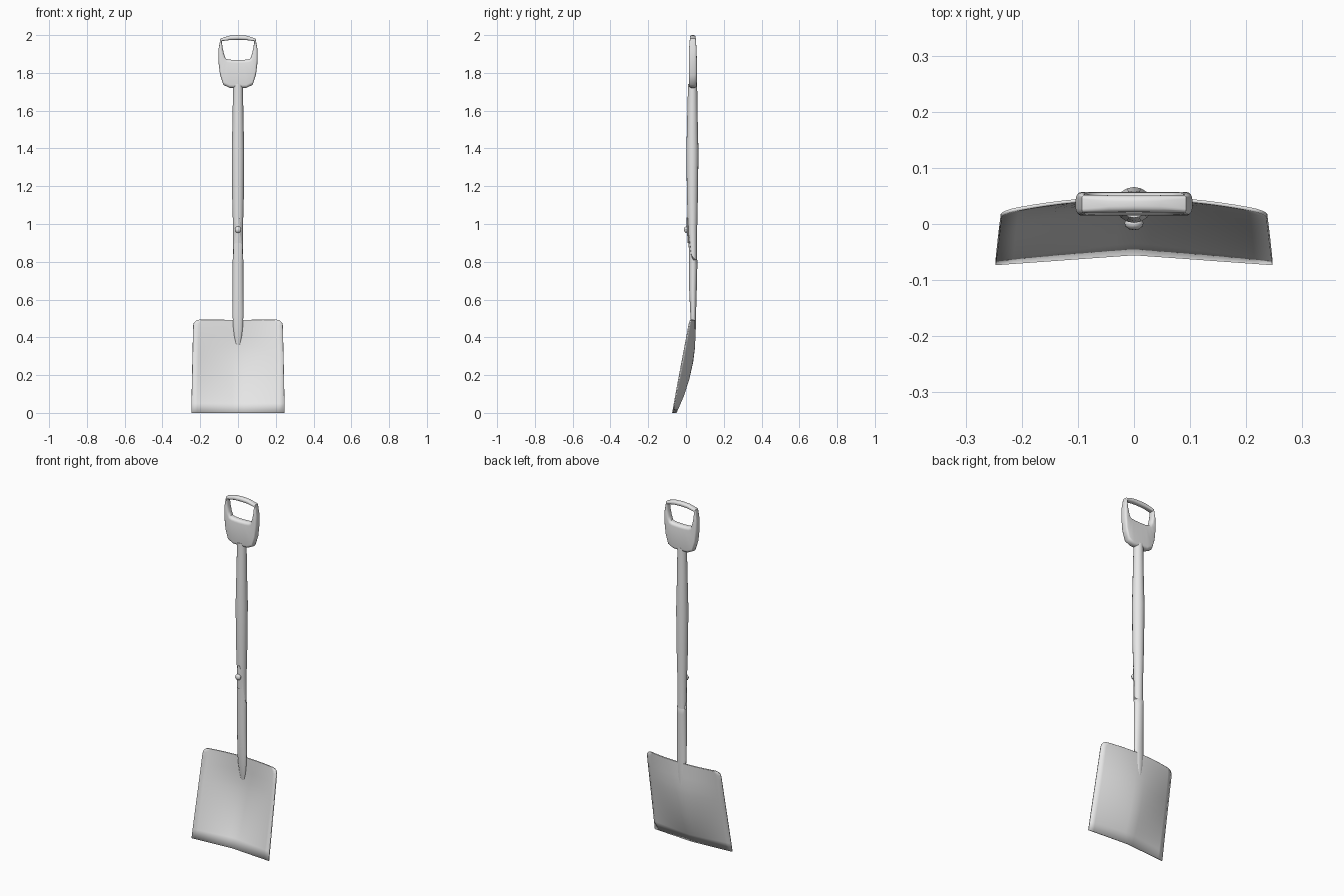
import bpy, bmesh, math

if "Cube" in bpy.data.objects:
    bpy.data.objects.remove(bpy.data.objects["Cube"])

GREY = bpy.data.materials.new("light_grey")
GREY.use_nodes = True
GREY.diffuse_color = (0.8, 0.8, 0.8, 1)
GREY.node_tree.nodes["Principled BSDF"].inputs["Base Color"].default_value = (0.8, 0.8, 0.8, 1)


def finish(name, bm, angle=40):
    bmesh.ops.recalc_face_normals(bm, faces=bm.faces)
    mesh = bpy.data.meshes.new(name)
    bm.to_mesh(mesh)
    bm.free()
    mesh.materials.append(GREY)
    obj = bpy.data.objects.new(name, mesh)
    bpy.context.collection.objects.link(obj)
    bpy.ops.object.select_all(action='DESELECT')
    obj.select_set(True)
    bpy.context.view_layer.objects.active = obj
    bpy.ops.object.shade_smooth_by_angle(angle=math.radians(angle))
    return obj


def skin(bm, rows, wrap_rows=False, wrap_cols=False):
    """Join rows of vertices with quads."""
    n, m = len(rows), len(rows[0])
    for i in range(n if wrap_rows else n - 1):
        for j in range(m if wrap_cols else m - 1):
            a, b = rows[i], rows[(i + 1) % n]
            k = (j + 1) % m
            bm.faces.new((a[j], a[k], b[k], b[j]))


def loft(name, sections, sides=16, top_rule=None):
    """Upright tube through (z, centre y, half width, half depth) sections."""
    bm = bmesh.new()
    rows = []
    for z, cy, rx, ry in sections:
        ring = []
        for k in range(sides):
            a = 2 * math.pi * k / sides
            ring.append(bm.verts.new((rx * math.cos(a), cy + ry * math.sin(a), z)))
        rows.append(ring)
    skin(bm, rows, wrap_cols=True)
    bm.faces.new(rows[0])
    bm.faces.new(rows[-1])
    if top_rule:
        for k, v in enumerate(rows[-1]):
            v.co.z = top_rule(math.sin(2 * math.pi * k / sides))
    return finish(name, bm)


def lerp_table(table, z):
    for (z0, y0), (z1, y1) in zip(table, table[1:]):
        if z <= z1:
            return y0 + (y1 - y0) * (z - z0) / (z1 - z0)
    return table[-1][1]


# Blade: dished sheet with straight sides and rounded upper corners
TOP, CORNER = 0.493, 0.03
spine = [(0, -0.053), (0.09, -0.014), (0.18, 0.015), (0.27, 0.035), (0.35, 0.045), (TOP, 0.046)]
heights = [0, 0.05, 0.09, 0.135, 0.18, 0.225, 0.27, 0.31, 0.35, 0.41]
heights += [TOP - CORNER + CORNER * math.sin(math.radians(a)) for a in (0, 25, 45, 65, 90)]
bm = bmesh.new()
rows = []
for z in heights:
    t = z / TOP
    half = 0.247 - 0.011 * t
    over = max(0, z - (TOP - CORNER))
    half += math.sqrt(max(0, CORNER ** 2 - over ** 2)) - CORNER
    yc, ye = lerp_table(spine, z), -0.07 + 0.09 * t
    row = []
    for j in range(-8, 9):
        x = half * j / 8
        y = yc + (ye - yc) * (abs(x) / 0.24) ** (1 + t)
        row.append(bm.verts.new((x, y, z)))
    rows.append(row)
skin(bm, rows)
blade = finish("blade", bm)
solid = blade.modifiers.new("thickness", 'SOLIDIFY')
solid.thickness = 0.006
solid.offset = 0

# Shaft: swelling grip section, thinner toward the socket
loft("shaft", [
    (0.56, 0.037, 0.023, 0.016), (0.80, 0.038, 0.025, 0.019), (0.97, 0.035, 0.026, 0.024),
    (1.15, 0.034, 0.031, 0.029), (1.38, 0.034, 0.033, 0.032), (1.55, 0.034, 0.029, 0.028),
    (1.74, 0.035, 0.026, 0.024)])

# Socket: flattened onto the blade, with its mouth rising to a strap in front
loft("socket", [
    (0.36, 0.044, 0.010, 0.004), (0.40, 0.042, 0.019, 0.008), (0.45, 0.040, 0.025, 0.012),
    (0.52, 0.038, 0.029, 0.015), (0.65, 0.037, 0.028, 0.020), (0.78, 0.038, 0.028, 0.022),
    (0.81, 0.037, 0.028, 0.024)],
    top_rule=lambda s: 0.81 + 0.17 * max(0, -s) ** 2)

# Strap end and rivet on the front
loft("strap_tip", [
    (0.90, 0.013, 0.014, 0.004), (0.97, 0.010, 0.015, 0.006),
    (1.01, 0.007, 0.012, 0.005), (1.035, 0.006, 0.005, 0.003)], sides=10)
bm = bmesh.new()
bmesh.ops.create_uvsphere(bm, u_segments=12, v_segments=8, radius=1)
for v in bm.verts:
    v.co = (v.co.x * 0.017, v.co.y * 0.012 + 0.001, v.co.z * 0.017 + 0.97)
finish("rivet", bm)

# Handle: rounded loop, pairs of outer and inner outline points (x, z)
outer = [(0, 1.72), (0.045, 1.721), (0.078, 1.737), (0.095, 1.79), (0.104, 1.86),
         (0.104, 1.92), (0.093, 1.982), (0.045, 1.997), (0, 2.0)]
inner = [(0, 1.868), (0.03, 1.869), (0.052, 1.871), (0.066, 1.876), (0.074, 1.90),
         (0.082, 1.935), (0.086, 1.968), (0.042, 1.974), (0, 1.975)]
pairs = list(zip(outer, inner))
pairs += [((-o[0], o[1]), (-i[0], i[1])) for o, i in pairs[-2:0:-1]]
bm = bmesh.new()
rows = []
for (ox, oz), (ix, iz) in pairs:
    length = math.hypot(ox - ix, oz - iz)
    half = length / 2
    depth = 0.021 - 0.006 * max(0, (oz - 1.90) / 0.1)
    r = min(0.016, half * 0.9, depth * 0.9)
    quarter = [(half - r + r * math.cos(a), depth - r + r * math.sin(a))
               for a in (k * math.pi / 8 for k in range(5))]
    profile = quarter + [(-c, s) for c, s in reversed(quarter)]
    profile += [(-c, -s) for c, s in quarter] + [(c, -s) for c, s in reversed(quarter)]
    ring = []
    for c, s in profile:
        f = 0.5 + c / length
        ring.append(bm.verts.new((ix + (ox - ix) * f, 0.036 + s, iz + (oz - iz) * f)))
    rows.append(ring)
skin(bm, rows, wrap_rows=True, wrap_cols=True)
finish("handle", bm, angle=50)
